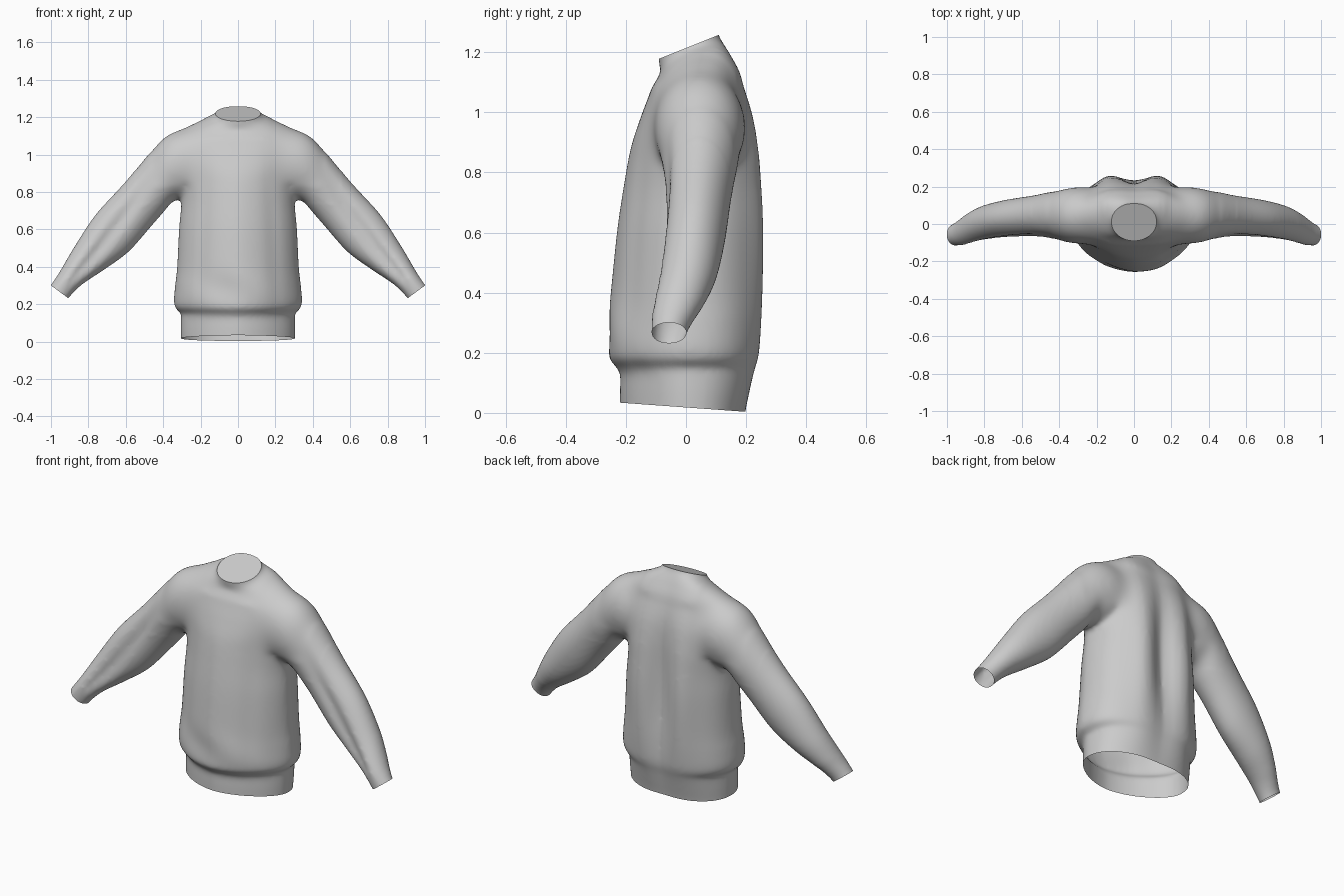
import bpy, bmesh
from math import sin, cos, pi, exp
from mathutils import Vector

if "Cube" in bpy.data.objects:
    bpy.data.objects.remove(bpy.data.objects["Cube"])

N = 72


def smooth_rows(rows, steps=6):
    """Catmull-Rom interpolation between rows of numbers."""
    out = []
    for i in range(len(rows) - 1):
        p = [rows[max(0, min(len(rows) - 1, i + k))] for k in (-1, 0, 1, 2)]
        for s in range(steps):
            t = s / steps
            out.append([0.5 * (2 * b + (c - a) * t + (2 * a - 5 * b + 4 * c - d) * t * t
                               + (3 * b - a - 3 * c + d) * t ** 3) for a, b, c, d in zip(*p)])
    return out + [list(rows[-1])]


def spow(v, e):
    return abs(v) ** e * (1 if v >= 0 else -1)


def bump(v, mid, width):
    return exp(-((v - mid) / width) ** 2)


def loft(bm, rings):
    """Skin closed rings and cap both ends."""
    vs = [[bm.verts.new(p) for p in r] for r in rings]
    for a, b in zip(vs, vs[1:]):
        for i in range(N):
            j = (i + 1) % N
            bm.faces.new((a[i], a[j], b[j], b[i]))
    bm.faces.new(vs[0][::-1])
    bm.faces.new(vs[-1])


# Torso: height, half width, front y, back y
TORSO = [(-.08, .305, -.22, .19), (.0, .305, -.22, .20), (.07, .306, -.22, .215),
         (.125, .305, -.22, .228), (.15, .306, -.232, .235), (.18, .334, -.258, .243),
         (.22, .342, -.262, .248), (.30, .336, -.257, .252), (.40, .325, -.25, .254),
         (.60, .315, -.23, .254), (.75, .303, -.208, .250), (.88, .315, -.184, .242),
         (.98, .345, -.152, .228), (1.06, .35, -.122, .206), (1.11, .325, -.105, .185),
         (1.145, .275, -.090, .160), (1.172, .205, -.085, .14), (1.192, .152, -.088, .125),
         (1.21, .125, -.09, .116), (1.235, .115, -.093, .11), (1.32, .113, -.098, .105)]


def torso_ring(z, w, f, b):
    pts = []
    mid = (f + b) / 2 if z > 1.1 else 0.0
    tilt = .4 * max(0, min(1, (z - 1.08) / .11))  # neckline slopes up to the back
    blouse = bump(z, .55, .42)
    low = max(0, min(1, (1.05 - z) / .2))
    for i in range(N):
        a = 2 * pi * i / N
        back = sin(a) > 0
        e = 1 - .14 * low if back else 1 + .17 * low  # full back, pointed front
        x = w * spow(cos(a), e)
        y = mid + spow(sin(a), e) * ((b - mid) if back else (mid - f))
        s = abs(x)
        # Draped folds
        if back:
            y += (.022 * bump(s, .15, .065)
                  - .042 * bump(x, 0, .06)) * bump(z, .62, .4) * sin(a)
        else:
            y += .009 * bump(s, .18 + .05 * (.8 - z), .04) * blouse * -sin(a)
            y += .010 * sin(14 * x + 9 * z) * bump(z, .27, .09) * -sin(a)
        pts.append((x, y, z + tilt * (y - .01)))
    return pts


# Sleeve: upper edge x z, lower edge x z, front y, back y
SLEEVE = [(.10, 1.10, .12, .82, -.06, .15), (.22, 1.125, .20, .79, -.10, .19),
          (.31, 1.135, .28, .765, -.11, .202), (.40, 1.095, .345, .75, -.10, .19),
          (.48, 1.0, .40, .69, -.08, .174), (.61, .845, .465, .615, -.07, .152),
          (.76, .68, .585, .48, -.077, .13), (.87, .515, .71, .388, -.092, .10),
          (.932, .41, .81, .322, -.108, .06), (.965, .355, .86, .282, -.115, .03),
          (1.003, .30, .905, .232, -.116, .002), (1.05, .235, .95, .165, -.116, -.01)]


def sleeve_ring(side, t, ux, uz, lx, lz, f, b):
    pts = []
    for i in range(N):
        a = 2 * pi * i / N
        c, s = cos(a), sin(a)
        # Diagonal creases on the front of the sleeve
        crease = .0
        if s < 0:
            crease = .017 * bump(c, 1.1 - 2.0 * t, .28) * bump(t, .55, .22)
            crease += .012 * bump(c, .2 - 1.2 * (t - .5), .2) * bump(t, .7, .15)
        x = (ux + lx) / 2 + c * (ux - lx) / 2
        z = (uz + lz) / 2 + c * (uz - lz) / 2
        y = (f + b) / 2 + s * (b - f) / 2 + crease * -s
        pts.append((side * x, y, z))
    return pts if side > 0 else pts[::-1]


bm = bmesh.new()
loft(bm, [torso_ring(*r) for r in smooth_rows(TORSO)])
rows = smooth_rows(SLEEVE)
for side in (1, -1):
    loft(bm, [sleeve_ring(side, k / (len(rows) - 1), *r) for k, r in enumerate(rows)])
bmesh.ops.recalc_face_normals(bm, faces=bm.faces)
me = bpy.data.meshes.new("sweatshirt")
bm.to_mesh(me)
bm.free()
ob = bpy.data.objects.new("sweatshirt", me)
bpy.context.collection.objects.link(ob)

# Fuse torso and sleeves into one cloth surface
rem = ob.modifiers.new("fuse", 'REMESH')
rem.mode = 'VOXEL'
rem.voxel_size = 0.011
smo = ob.modifiers.new("soften", 'SMOOTH')
smo.factor = 0.5
smo.iterations = 8
dg = bpy.context.evaluated_depsgraph_get()
fused = bpy.data.meshes.new_from_object(ob.evaluated_get(dg))
ob.modifiers.clear()
ob.data = fused

bm = bmesh.new()
bm.from_mesh(fused)


# Melt the sleeve seams into the shoulders
def melt(x0, x1, z0, times):
    vs = [v for v in bm.verts if x0 < abs(v.co.x) < x1 and v.co.z > z0]
    for _ in range(times):
        bmesh.ops.smooth_vert(bm, verts=vs, factor=0.5, use_axis_x=True,
                              use_axis_y=True, use_axis_z=True)


melt(.17, .47, .84, 60)
melt(.14, .55, .74, 8)


# Trim hem, cuffs and neck; only the neck is closed by a flat panel
def trim(co, no, panel=False):
    geom = bm.verts[:] + bm.edges[:] + bm.faces[:]
    r = bmesh.ops.bisect_plane(bm, geom=geom, plane_co=co, plane_no=no, clear_outer=True)
    rim = [g for g in r["geom_cut"] if isinstance(g, bmesh.types.BMEdge)]
    if panel:
        bmesh.ops.edgeloop_fill(bm, edges=rim)


trim(Vector((0, -.22, .034)), Vector((0, -.030, -.415)))
for side in (1, -1):
    trim(Vector((side * 1.0, 0, .30)), Vector((side * .07, 0, -.095)))
trim(Vector((0, -.09, 1.178)), Vector((0, -.08, .20)), True)
bmesh.ops.recalc_face_normals(bm, faces=bm.faces)
bm.to_mesh(fused)
bm.free()

bpy.context.view_layer.objects.active = ob
ob.select_set(True)
bpy.ops.object.shade_smooth_by_angle(angle=0.7)
